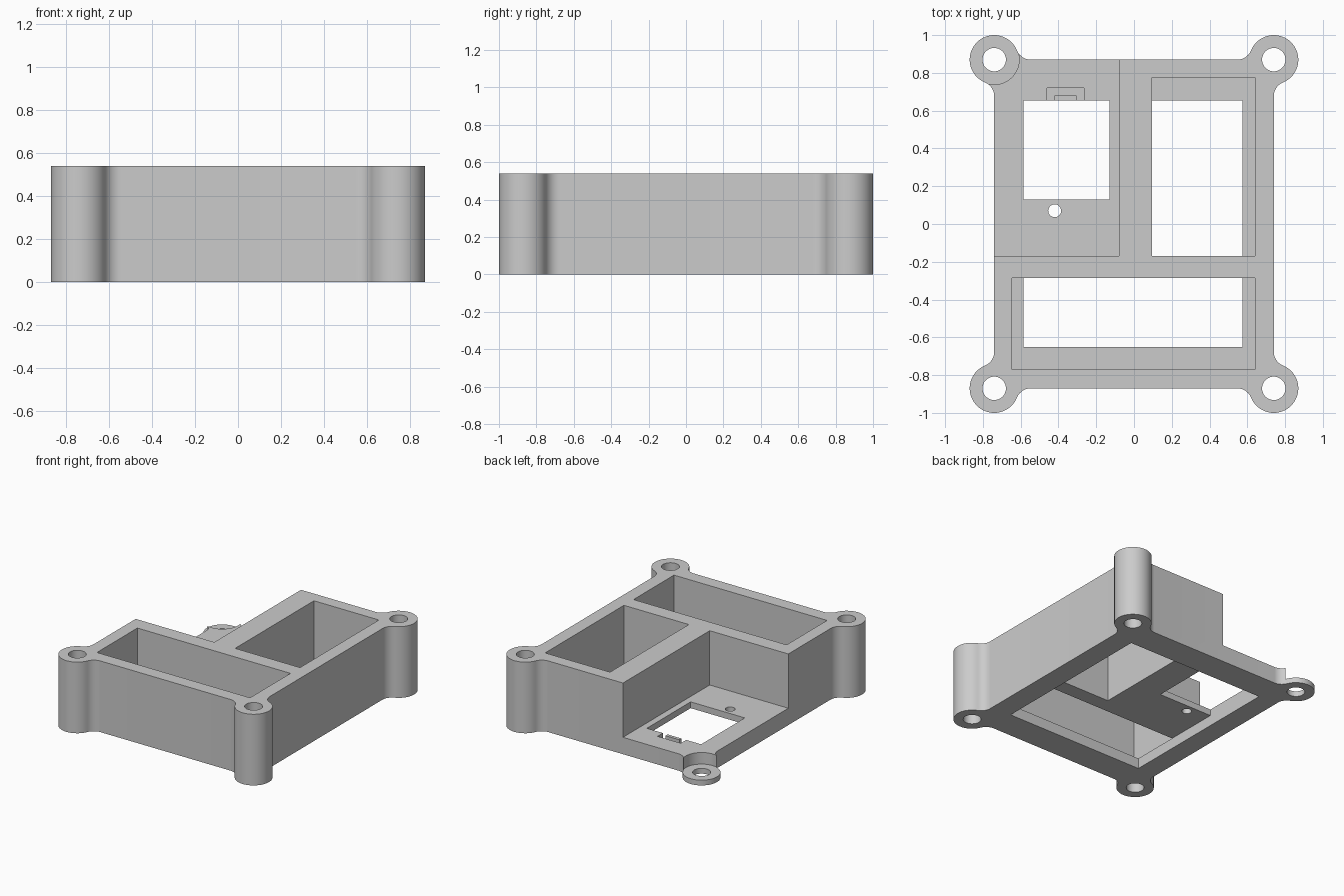
import bpy, bmesh, math

cube = bpy.data.objects.get("Cube")
if cube:
    bpy.data.objects.remove(cube, do_unlink=True)

HALF_X, HALF_Y, HEIGHT = 0.74, 0.87, 0.54   # body
EAR_R, HOLE_R, FILLET = 0.13, 0.062, 0.08   # corner lugs
RECESS, FLOOR, LUG = 0.08, 0.128, 0.04      # inner heights

grey = bpy.data.materials.new("plain_grey")
grey.use_nodes = True
colour = (0.6, 0.6, 0.6, 1)
grey.diffuse_color = colour
grey.node_tree.nodes["Principled BSDF"].inputs["Base Color"].default_value = colour


def prism(name, points, z0, z1):
    """Extrude a counter-clockwise outline from z0 to z1."""
    bm = bmesh.new()
    face = bm.faces.new([bm.verts.new((x, y, z0)) for x, y in points])
    top = bmesh.ops.extrude_face_region(bm, geom=[face])["geom"]
    verts = [v for v in top if isinstance(v, bmesh.types.BMVert)]
    bmesh.ops.translate(bm, verts=verts, vec=(0, 0, z1 - z0))
    bmesh.ops.recalc_face_normals(bm, faces=bm.faces)
    mesh = bpy.data.meshes.new(name)
    bm.to_mesh(mesh)
    bm.free()
    obj = bpy.data.objects.new(name, mesh)
    bpy.context.collection.objects.link(obj)
    return obj


def arc(cx, cy, r, a0, a1, n):
    steps = [a0 + (a1 - a0) * i / n for i in range(n + 1)]
    return [(cx + r * math.cos(a), cy + r * math.sin(a)) for a in steps]


def rect(x0, x1, y0, y1):
    return [(x0, y0), (x1, y0), (x1, y1), (x0, y1)]


def circle(cx, cy, r):
    return arc(cx, cy, r, 0, math.tau, 48)[:-1]


def cut(target, points, z0, z1):
    """Subtract a prism from the target and discard the cutter."""
    cutter = prism("cutter", points, z0, z1)
    cutter.hide_render = True
    mod = target.modifiers.new("cut", "BOOLEAN")
    mod.operation, mod.solver, mod.object = "DIFFERENCE", "EXACT", cutter
    bpy.context.view_layer.objects.active = target
    bpy.ops.object.modifier_apply(modifier=mod.name)
    bpy.data.objects.remove(cutter, do_unlink=True)


# One lug with its two blending fillets, relative to the lug centre
reach = math.sqrt(EAR_R ** 2 + 2 * EAR_R * FILLET)
beta = math.atan2(reach, FILLET)
blend = arc(FILLET, -reach, FILLET, math.pi, math.pi - beta, 10)
ear = arc(0, 0, EAR_R, -beta, math.pi / 2 + beta, 40)
corner = blend[:-1] + ear + [(v, u) for u, v in reversed(blend[:-1])]

# Mirror the lug round the four corners
outline = []
for sx, sy in ((1, 1), (-1, 1), (-1, -1), (1, -1)):
    points = [(sx * (HALF_X + u), sy * (HALF_Y + v)) for u, v in corner]
    outline += points if sx * sy > 0 else points[::-1]

body = prism("housing", outline, 0, HEIGHT)

# Stepped-down quarter and its thin lug
cut(body, rect(-1.2, -0.08, -0.17, 1.2), FLOOR, 1)
cut(body, circle(-HALF_X, HALF_Y, EAR_R + 0.002), LUG, 0.4)

# Underside recess, then the two upper pockets
cut(body, rect(-0.585, 0.575, -0.65, 0.655), -0.1, RECESS)
cut(body, rect(-0.645, 0.64, -0.77, -0.285), RECESS, 1)
cut(body, rect(0.095, 0.64, -0.17, 0.775), RECESS, 1)

# Window, latch slot around a tab, and pin hole in the low floor
cut(body, rect(-0.585, -0.13, 0.13, 0.655), 0.03, 0.3)
slot = [(-0.46, 0.6), (-0.42, 0.6), (-0.42, 0.68), (-0.305, 0.68),
        (-0.305, 0.6), (-0.265, 0.6), (-0.265, 0.72), (-0.46, 0.72)]
cut(body, slot, RECESS, 0.3)
cut(body, circle(-0.42, 0.07, 0.034), 0.03, 0.3)

# Screw holes
for sx in (-1, 1):
    for sy in (-1, 1):
        cut(body, circle(sx * HALF_X, sy * HALF_Y, HOLE_R), -0.1, 1)

body.data.materials.clear()
body.data.materials.append(grey)
bpy.ops.object.select_all(action="DESELECT")
body.select_set(True)
bpy.context.view_layer.objects.active = body
bpy.ops.object.shade_smooth_by_angle(angle=math.radians(30))
